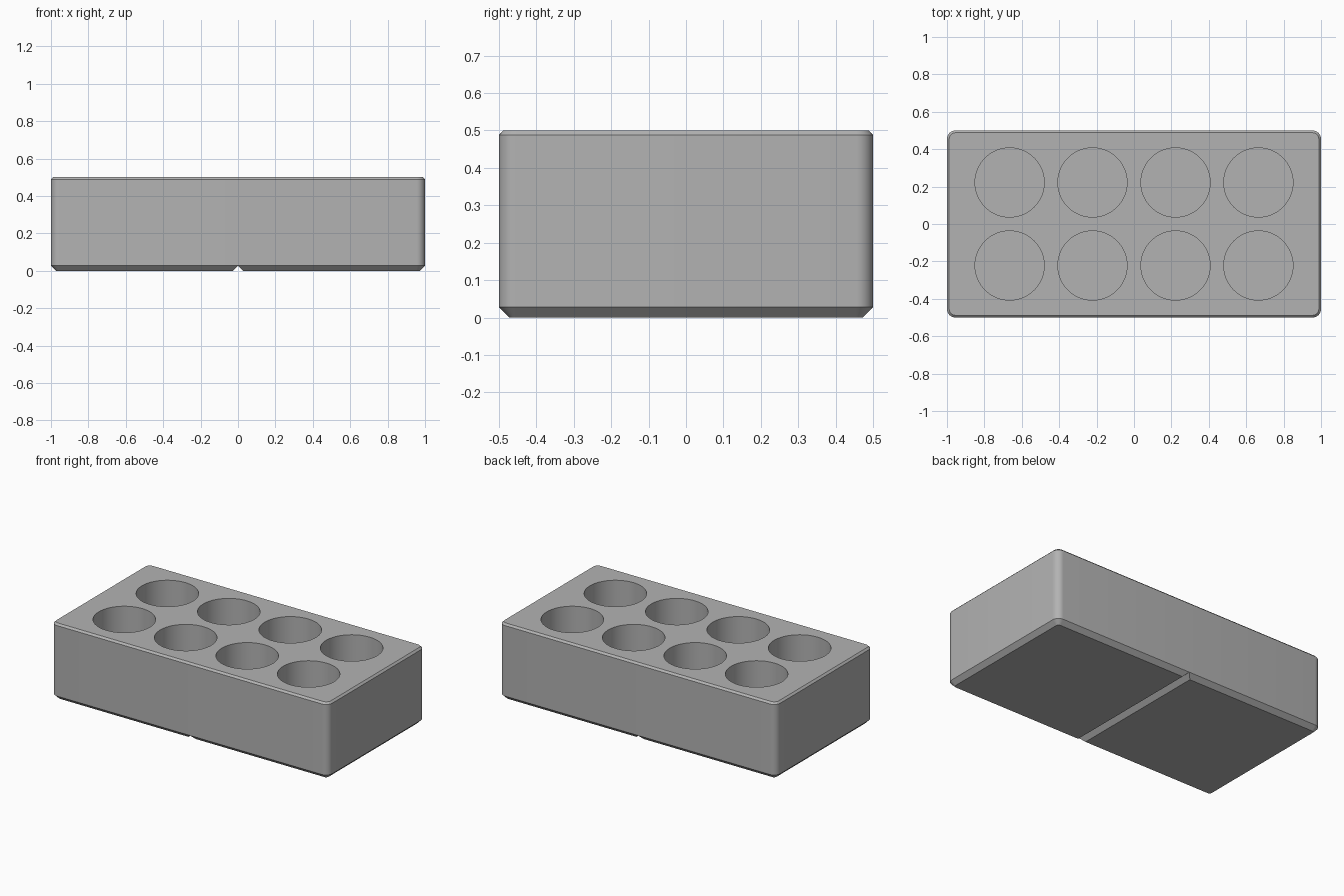
import bpy, bmesh, math

if "Cube" in bpy.data.objects:
    bpy.data.objects.remove(bpy.data.objects["Cube"])

grey = bpy.data.materials.new("light grey plastic")
grey.diffuse_color = (0.45, 0.45, 0.45, 1)
grey.use_nodes = True
grey.node_tree.nodes["Principled BSDF"].inputs["Base Color"].default_value = grey.diffuse_color


def make_object(name, bm):
    bmesh.ops.recalc_face_normals(bm, faces=bm.faces)
    mesh = bpy.data.meshes.new(name)
    bm.to_mesh(mesh)
    bm.free()
    mesh.materials.append(grey)
    obj = bpy.data.objects.new(name, mesh)
    bpy.context.collection.objects.link(obj)
    return obj


def loft(bm, rings):
    """Skin a stack of point rings and cap both ends."""
    loops = [[bm.verts.new(p) for p in ring] for ring in rings]
    for a, b in zip(loops, loops[1:]):
        for i in range(len(a)):
            j = (i + 1) % len(a)
            bm.faces.new((a[i], a[j], b[j], b[i]))
    bm.faces.new(loops[0][::-1])
    bm.faces.new(loops[-1])


def rounded_ring(inset, z, radius=0.045, steps=8):
    r = radius - inset
    ring = []
    for k, (sx, sy) in enumerate(((1, 1), (-1, 1), (-1, -1), (1, -1))):
        for i in range(steps + 1):
            a = math.pi / 2 * (k + i / steps)
            ring.append((sx * (1 - radius) + r * math.cos(a),
                         sy * (0.5 - radius) + r * math.sin(a), z))
    return ring


def circle(x, y, z, r=0.185, n=64):
    return [(x + r * math.cos(2 * math.pi * i / n),
             y + r * math.sin(2 * math.pi * i / n), z) for i in range(n)]


# Rounded block with chamfered foot and top rim
bm = bmesh.new()
loft(bm, [rounded_ring(0.028, 0), rounded_ring(0, 0.028),
          rounded_ring(0, 0.488), rounded_ring(0.012, 0.5)])
block = make_object("holder_block", bm)

# Eight blind round sockets, two rows of four
bm = bmesh.new()
for x in (-0.665, -0.222, 0.222, 0.665):
    for y in (-0.222, 0.222):
        loft(bm, [circle(x, y, 0.1), circle(x, y, 0.6)])
sockets = make_object("socket_cutter", bm)

# V-shaped groove that splits the underside into two feet
bm = bmesh.new()
loft(bm, [[(-0.048, y, -0.02), (0.048, y, -0.02), (0, y, 0.028)]
          for y in (-0.6, 0.6)])
groove = make_object("groove_cutter", bm)

for cutter in (sockets, groove):
    cutter.hide_render = True
    cutter.hide_set(True)
    mod = block.modifiers.new(cutter.name, 'BOOLEAN')
    mod.operation = 'DIFFERENCE'
    mod.solver = 'EXACT'
    mod.object = cutter

# Apply the cuts, then smooth the round walls only
bpy.context.view_layer.objects.active = block
block.select_set(True)
for mod in list(block.modifiers):
    bpy.ops.object.modifier_apply(modifier=mod.name)
for cutter in (sockets, groove):
    bpy.data.objects.remove(cutter)
bpy.ops.object.shade_smooth_by_angle(angle=math.radians(30))
